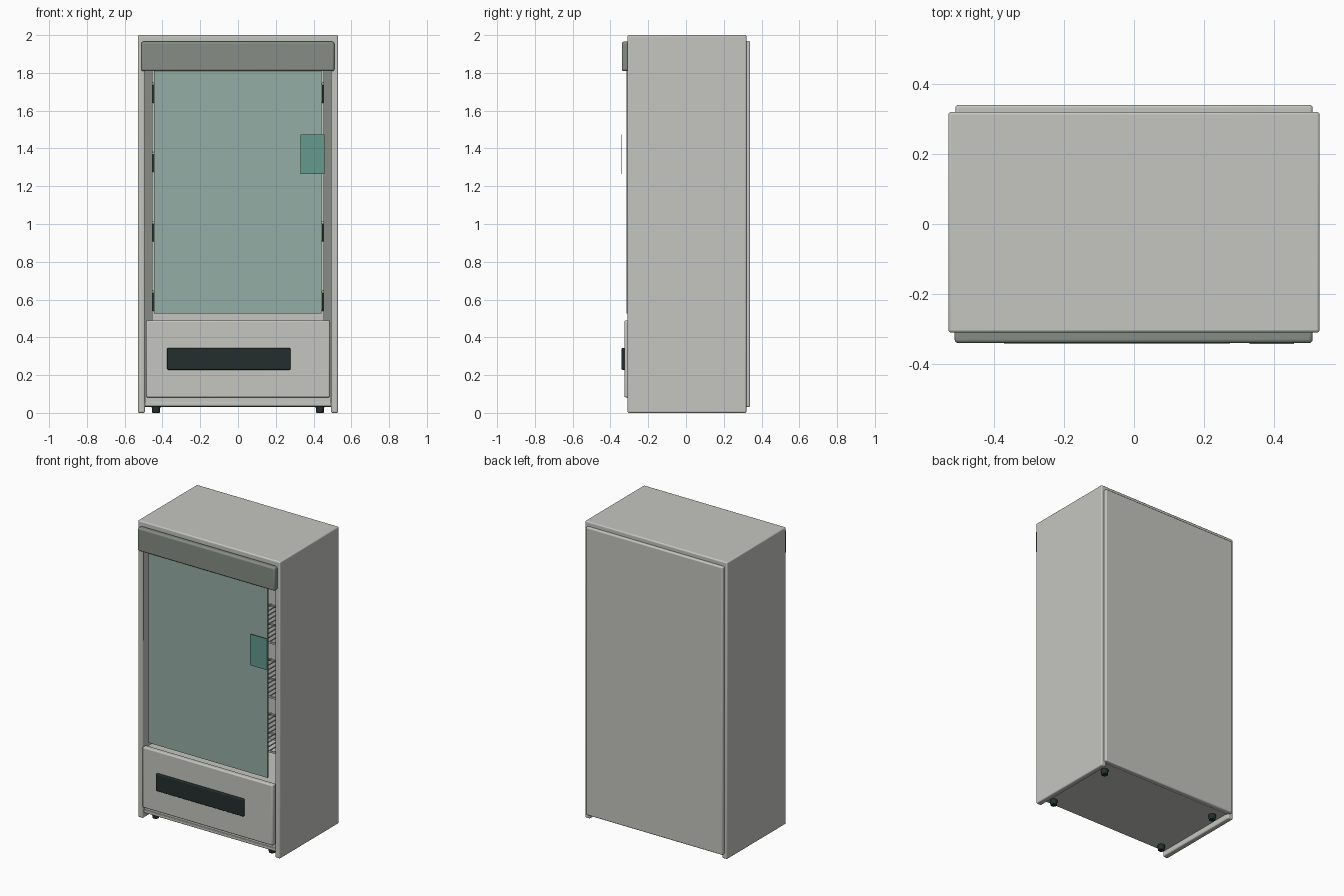
import bpy
import bmesh
from mathutils import Vector

cube = bpy.data.objects.get("Cube")
if cube:
    bpy.data.objects.remove(cube, do_unlink=True)


def material(name, rgb):
    m = bpy.data.materials.new(name)
    m.use_nodes = True
    m.diffuse_color = (*rgb, 1)
    m.node_tree.nodes["Principled BSDF"].inputs["Base Color"].default_value = (*rgb, 1)
    return m


SHELL = material("warm light grey", (0.56, 0.56, 0.53))
TRIM = material("green grey", (0.24, 0.27, 0.235))
GLASS = material("pale teal", (0.30, 0.42, 0.38))
PLATE = material("deep teal", (0.13, 0.32, 0.27))
DARK = material("near black", (0.017, 0.028, 0.027))


def finish(bm, name, mat, bevel=0.0):
    bmesh.ops.recalc_face_normals(bm, faces=bm.faces)
    mesh = bpy.data.meshes.new(name)
    bm.to_mesh(mesh)
    bm.free()
    mesh.materials.append(mat)
    ob = bpy.data.objects.new(name, mesh)
    bpy.context.collection.objects.link(ob)
    if bevel:
        mod = ob.modifiers.new("soft_edges", "BEVEL")
        mod.width = bevel
        mod.segments = 3
        mod.limit_method = "ANGLE"
    bpy.ops.object.select_all(action="DESELECT")
    ob.select_set(True)
    bpy.context.view_layer.objects.active = ob
    bpy.ops.object.shade_smooth_by_angle()
    return ob


def add_box(bm, x, y, z):
    verts = bmesh.ops.create_cube(bm, size=1)["verts"]
    for v in verts:
        v.co = Vector([(a + b) / 2 + c * (b - a) for (a, b), c in zip((x, y, z), v.co)])


def box(name, mat, x, y, z, bevel=0.0):
    bm = bmesh.new()
    add_box(bm, x, y, z)
    return finish(bm, name, mat, bevel)


# Outer shell: one inverted U running front to back
bm = bmesh.new()
W, T = 0.53, 0.492
outline = [(-W, 0), (-W, 2), (W, 2), (W, 0), (T, 0), (T, 1.962), (-T, 1.962), (-T, 0)]
face = bm.faces.new([bm.verts.new((x, -0.31, z)) for x, z in outline])
ext = bmesh.ops.extrude_face_region(bm, geom=[face])["geom"]
bmesh.ops.translate(bm, vec=(0, 0.63, 0), verts=[v for v in ext if isinstance(v, bmesh.types.BMVert)])
finish(bm, "cabinet_shell", SHELL, 0.008)

# Body panels
box("back_panel", SHELL, (-0.51, 0.51), (0.3, 0.34), (0.03, 1.97), 0.008)
box("floor_plate", SHELL, (-0.495, 0.495), (-0.3, 0.31), (0.035, 0.056), 0.004)
box("base_box", SHELL, (-0.49, 0.49), (-0.295, 0.3), (0.05, 0.47))
box("inner_back_wall", TRIM, (-0.492, 0.492), (0.27, 0.3), (0.47, 1.962))
box("inner_back_liner", SHELL, (-0.455, 0.455), (0.25, 0.272), (0.47, 1.962))

# Front parts
box("header_panel", TRIM, (-0.512, 0.51), (-0.34, -0.3), (1.81, 1.965), 0.01)
box("glass_door", GLASS, (-0.445, 0.442), (-0.316, -0.308), (0.525, 1.83))
box("door_plate", PLATE, (0.33, 0.457), (-0.342, -0.338), (1.265, 1.475))
box("lower_panel", SHELL, (-0.486, 0.486), (-0.326, -0.29), (0.082, 0.49), 0.008)
box("collection_slot", DARK, (-0.375, 0.278), (-0.341, -0.32), (0.228, 0.344), 0.006)

# Wire shelves with slanted side brackets
for i in range(4):
    z = 0.64 + 0.367 * i
    bm = bmesh.new()
    for y in (-0.2, 0.02, 0.24):
        add_box(bm, (-0.455, 0.455), (y, y + 0.01), (z - 0.005, z + 0.005))
    for k in range(25):
        x = -0.45 + 0.0375 * k
        add_box(bm, (x - 0.003, x + 0.003), (-0.2, 0.25), (z + 0.004, z + 0.01))
    finish(bm, f"wire_shelf_{i + 1}", SHELL)
    bm = bmesh.new()
    for side in (-1, 1):
        prof = [(-0.19, z - 0.006), (0.25, z - 0.006), (0.25, z - 0.1)]
        tri = bm.faces.new([bm.verts.new((side * 0.452, y, h)) for y, h in prof])
        ext = bmesh.ops.extrude_face_region(bm, geom=[tri])["geom"]
        verts = [v for v in ext if isinstance(v, bmesh.types.BMVert)]
        bmesh.ops.translate(bm, vec=(-side * 0.008, 0, 0), verts=verts)
    finish(bm, f"shelf_brackets_{i + 1}", TRIM)

# Round feet
for side, x in (("right", -0.434), ("left", 0.434)):
    for end, y in (("front", -0.255), ("back", 0.235)):
        bm = bmesh.new()
        bmesh.ops.create_cone(bm, cap_ends=True, segments=20, radius1=0.021, radius2=0.024, depth=0.055)
        bmesh.ops.translate(bm, vec=(x, y, 0.0275), verts=bm.verts)
        finish(bm, f"{end}_{side}_foot", DARK, 0.004)
